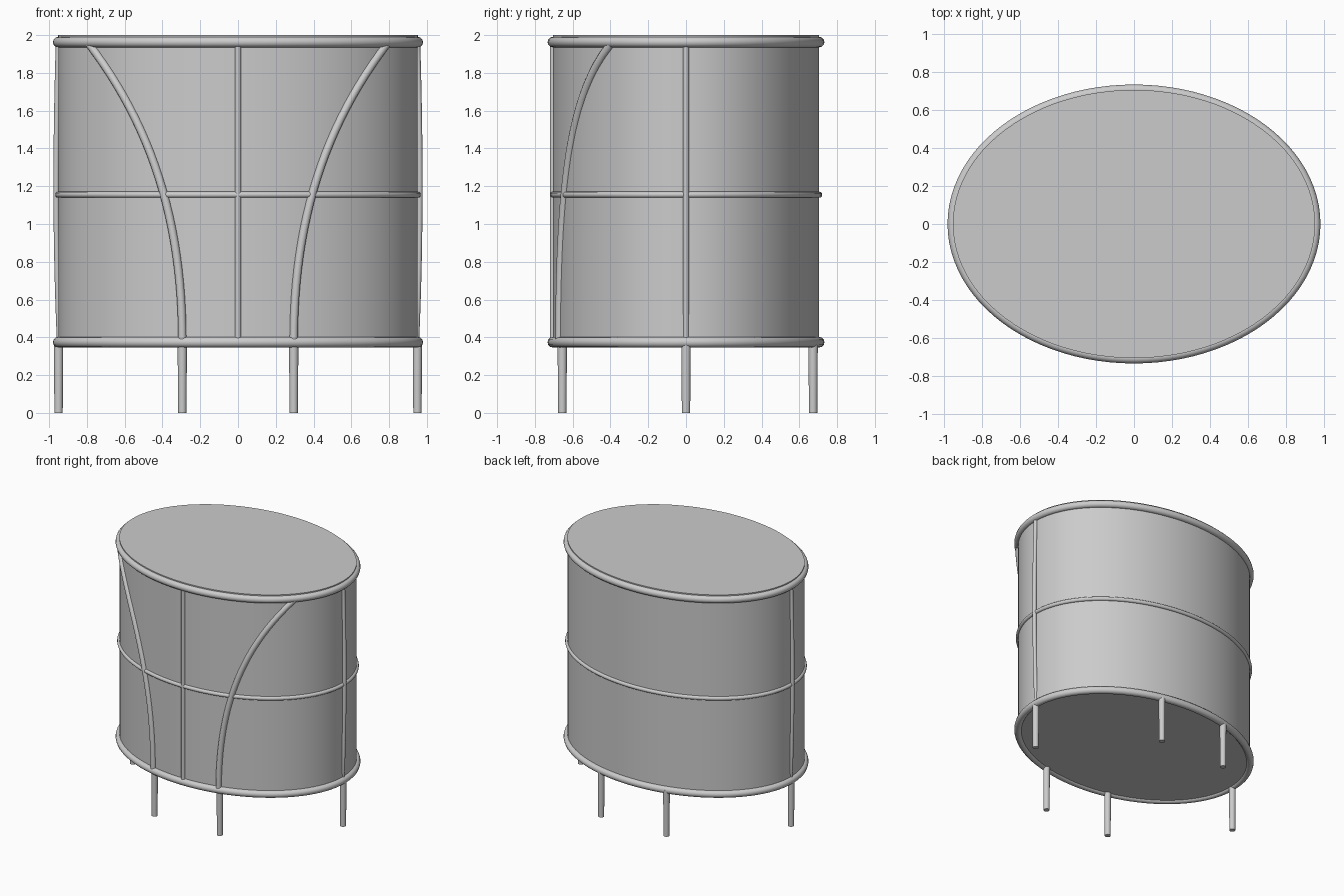
import bpy, math
from mathutils import Vector

cube = bpy.data.objects.get("Cube")
if cube:
    bpy.data.objects.remove(cube, do_unlink=True)

# Single grey finish
grey = bpy.data.materials.new("grey")
grey.use_nodes = True
colour = (0.6, 0.6, 0.6, 1)
grey.diffuse_color = colour
grey.node_tree.nodes["Principled BSDF"].inputs["Base Color"].default_value = colour

RX, RY = 0.952, 0.705      # half widths of the oval body
SEGMENTS = 96


def finish(obj, name):
    obj.name = obj.data.name = name
    obj.data.materials.clear()
    obj.data.materials.append(grey)
    bpy.ops.object.select_all(action='DESELECT')
    obj.select_set(True)
    bpy.context.view_layer.objects.active = obj
    bpy.ops.object.shade_smooth_by_angle(angle=math.radians(40))


def tube(name, points, radius, cyclic=False):
    """Round bar following a path, turned into a mesh."""
    curve = bpy.data.curves.new(name, 'CURVE')
    curve.dimensions = '3D'
    curve.bevel_depth = radius
    curve.bevel_resolution = 4
    curve.use_fill_caps = not cyclic
    spline = curve.splines.new('POLY')
    spline.points.add(len(points) - 1)
    for p, co in zip(spline.points, points):
        p.co = (*co, 1)
    spline.use_cyclic_u = cyclic
    obj = bpy.data.objects.new(name, curve)
    bpy.context.collection.objects.link(obj)
    bpy.ops.object.select_all(action='DESELECT')
    obj.select_set(True)
    bpy.context.view_layer.objects.active = obj
    bpy.ops.object.convert(target='MESH')
    finish(bpy.context.object, name)


def oval(z):
    angles = [math.tau * i / SEGMENTS for i in range(SEGMENTS)]
    return [(RX * math.cos(a), RY * math.sin(a), z) for a in angles]


def bezier(a, b, c, d, steps=24):
    a, b, c, d = map(Vector, (a, b, c, d))
    for i in range(steps + 1):
        t = i / steps
        u = 1 - t
        yield a * u**3 + b * 3 * u * u * t + c * 3 * u * t * t + d * t**3


# Oval drum with closed top and bottom
bottom, top = 0.36, 2.0
bpy.ops.mesh.primitive_cylinder_add(vertices=SEGMENTS, radius=1, depth=top - bottom,
                                    location=(0, 0, (top + bottom) / 2))
body = bpy.context.object
body.scale = (RX, RY, 1)
bpy.ops.object.transform_apply(location=False, rotation=False, scale=True)
finish(body, "body")

# Hoops around the drum
for name, z, radius in (("bottom_hoop", 0.374, 0.028), ("middle_hoop", 1.155, 0.016),
                        ("top_hoop", 1.963, 0.028)):
    tube(name, oval(z), radius, cyclic=True)

# Upright bar at the front
tube("front_bar", [(0, -RY, 0.38), (0, -RY, 1.95)], 0.016)

for side, s in (("left", 1), ("right", -1)):
    # Slightly bowed upright bar at each side
    bow = bezier((0.944, 0, 0.38), (0.967, 0, 0.9), (0.967, 0, 1.4), (0.95, 0, 1.95))
    tube(side + "_side_bar", [(s * p.x, 0, p.z) for p in bow], 0.015)

    # Curved front bar wrapped onto the drum
    sweep = bezier((0.295, 0, 0.38), (0.295, 0, 1.02), (0.46, 0, 1.52), (0.785, 0, 1.95))
    tube(side + "_curved_bar",
         [(s * p.x, -RY * math.sqrt(1 - (p.x / RX) ** 2), p.z) for p in sweep], 0.022)

    # Three tapered legs per side
    for place, x, y in (("front", 0.295, -0.655), ("middle", 0.95, 0), ("back", 0.295, 0.673)):
        bpy.ops.mesh.primitive_cone_add(vertices=20, radius1=0.022, radius2=0.025, depth=0.38,
                                        location=(s * x, y, 0.19))
        finish(bpy.context.object, f"{side}_{place}_leg")
